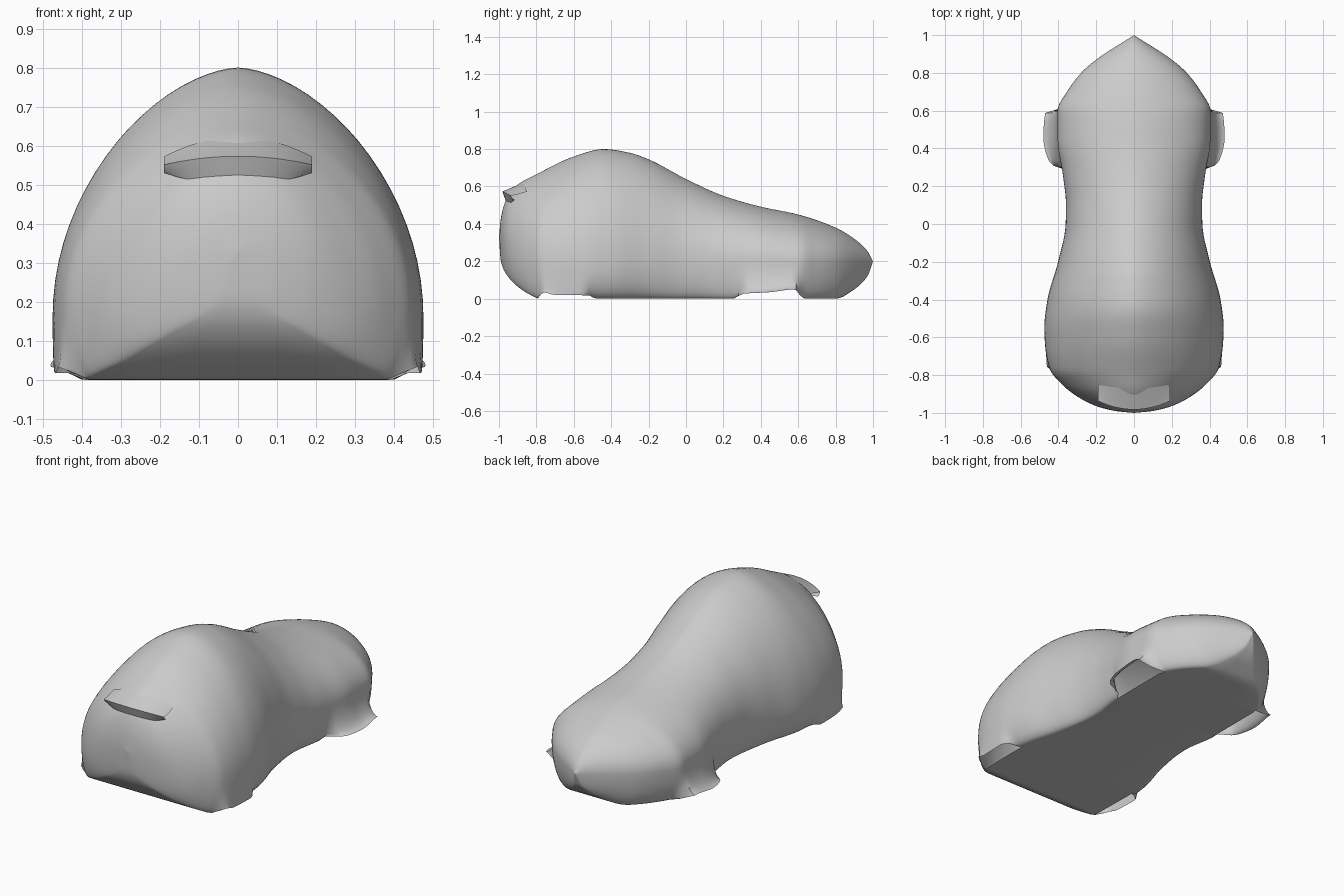
import bpy
import bmesh
import math

cube = bpy.data.objects.get("Cube")
if cube:
    bpy.data.objects.remove(cube, do_unlink=True)

grey = bpy.data.materials.new("soft grey")
grey.use_nodes = True
colour = (0.6, 0.6, 0.6, 1)
grey.diffuse_color = colour
grey.node_tree.nodes["Principled BSDF"].inputs["Base Color"].default_value = colour


def curve(*points):
    """Smooth curve through (y, value) points that never overshoots."""
    ys, vs = zip(*points)
    d = [(vs[i + 1] - vs[i]) / (ys[i + 1] - ys[i]) for i in range(len(ys) - 1)]
    inner = [2 * a * b / (a + b) if a * b > 0 else 0 for a, b in zip(d, d[1:])]
    m = [d[0]] + inner + [d[-1]]

    def value(y):
        i = max(k for k in range(len(d)) if k == 0 or ys[k] <= y)
        h = ys[i + 1] - ys[i]
        t = (y - ys[i]) / h
        return ((1 + 2 * t) * (1 - t) ** 2 * vs[i] + t * (1 - t) ** 2 * h * m[i]
                + t * t * (3 - 2 * t) * vs[i + 1] + t * t * (t - 1) * h * m[i + 1])
    return value


def finish(name, bm):
    bmesh.ops.remove_doubles(bm, verts=bm.verts, dist=0.0005)
    bmesh.ops.dissolve_degenerate(bm, edges=bm.edges, dist=0.0001)
    mesh = bpy.data.meshes.new(name)
    bm.to_mesh(mesh)
    bm.free()
    ob = bpy.data.objects.new(name, mesh)
    bpy.context.collection.objects.link(ob)
    mesh.materials.append(grey)
    bpy.ops.object.select_all(action="DESELECT")
    ob.select_set(True)
    bpy.context.view_layer.objects.active = ob
    bpy.ops.object.shade_smooth_by_angle(angle=math.radians(50))


def loft(bm, rows):
    rings = [[bm.verts.new(p) for p in row] for row in rows]
    for a, b in zip(rings, rings[1:]):
        for i in range(len(a) - 1):
            bm.faces.new((a[i], a[i + 1], b[i + 1], b[i]))


# Body outlines along its length
roof = curve((-1, .33), (-.99, .43), (-.97, .51), (-.95, .555), (-.9, .61), (-.8, .665),
             (-.6, .76), (-.44, .8), (-.3, .78), (-.2, .745), (0, .64), (.2, .55),
             (.4, .492), (.6, .45), (.8, .38), (.9, .32), (.97, .255), (1, .2))
belly = curve((-1, .33), (-.99, .2), (-.96, .13), (-.9, .065), (-.84, .025), (-.78, 0),
              (.8, 0), (.9, .05), (.97, .12), (1, .2))
width = curve((-1, 0), (-.99, .1), (-.96, .21), (-.9, .32), (-.85, .38), (-.77, .445),
              (-.65, .47), (-.55, .475), (-.4, .458), (-.2, .402), (0, .362), (.1, .36),
              (.25, .375), (.45, .405), (.6, .405), (.7, .355), (.8, .28), (.87, .2), (1, 0))
waist = curve((-1, .33), (-.9, .2), (-.5, .16), (0, .2), (.5, .2), (1, .2))
floor = curve((-1, 0), (-.96, .15), (-.9, .26), (-.78, .385), (-.48, .39), (-.2, .33),
              (.05, .3), (.28, .33), (.6, .33), (.7, .28), (.8, .19), (.9, .08), (1, 0))
# Wheel openings: how far the skirt splays out, and how high it lifts
splay = curve((-1, 0), (-.79, 0), (-.765, .075), (-.55, .08), (-.48, 0), (.27, 0),
              (.32, .115), (.46, .15), (.59, .14), (.63, 0), (1, 0))
lift = curve((-1, 0), (-.79, 0), (-.765, .035), (-.7, .02), (-.52, .018), (-.48, 0),
             (.27, 0), (.29, .025), (.45, .035), (.58, .05), (.63, 0), (1, 0))


def section(y):
    top, low, w, mid, f = (c(y) for c in (roof, belly, width, waist, floor))
    edge, rise = f + splay(y), low + lift(y)
    half = []
    for i in range(21):
        t = math.pi / 2 * i / 20
        half.append((w * math.sin(t) ** 1.2, mid + (top - mid) * math.cos(t)))
    for i in range(1, 11):
        t = math.pi / 2 * i / 10
        half.append((edge + (w - edge) * math.cos(t), mid - (mid - rise) * math.sin(t)))
    return ([(-x, y, z) for x, z in reversed(half[1:])]
            + [(x, y, z) for x, z in half])


# Body shell with its flat floor
stations = [-math.cos(math.pi * i / 110) for i in range(111)]
bm = bmesh.new()
loft(bm, [section(y) for y in stations])
loft(bm, [[(floor(y) * s, y, belly(y)) for s in (1, .5, 0, -.5, -1)] for y in stations])
finish("body_shell", bm)

# Front lip: a thin crescent ledge that fades out at both ends
bm = bmesh.new()
rows = []
for i in range(25):
    s = i / 12 - 1
    q = s * s
    x = .19 * s
    rows.append([(x, -.87 + .02 * q, .622 - .05 * q),
                 (x, -.93 + .02 * q, .595 - .04 * q),
                 (x, -.982 + .045 * q, .573 - .022 * q),
                 (x, -.972 + .045 * q, .545 - .01 * q),
                 (x, -.955 + .04 * q, .5 + .03 * q)])
loft(bm, rows)
bmesh.ops.reverse_faces(bm, faces=bm.faces)
finish("front_lip", bm)
